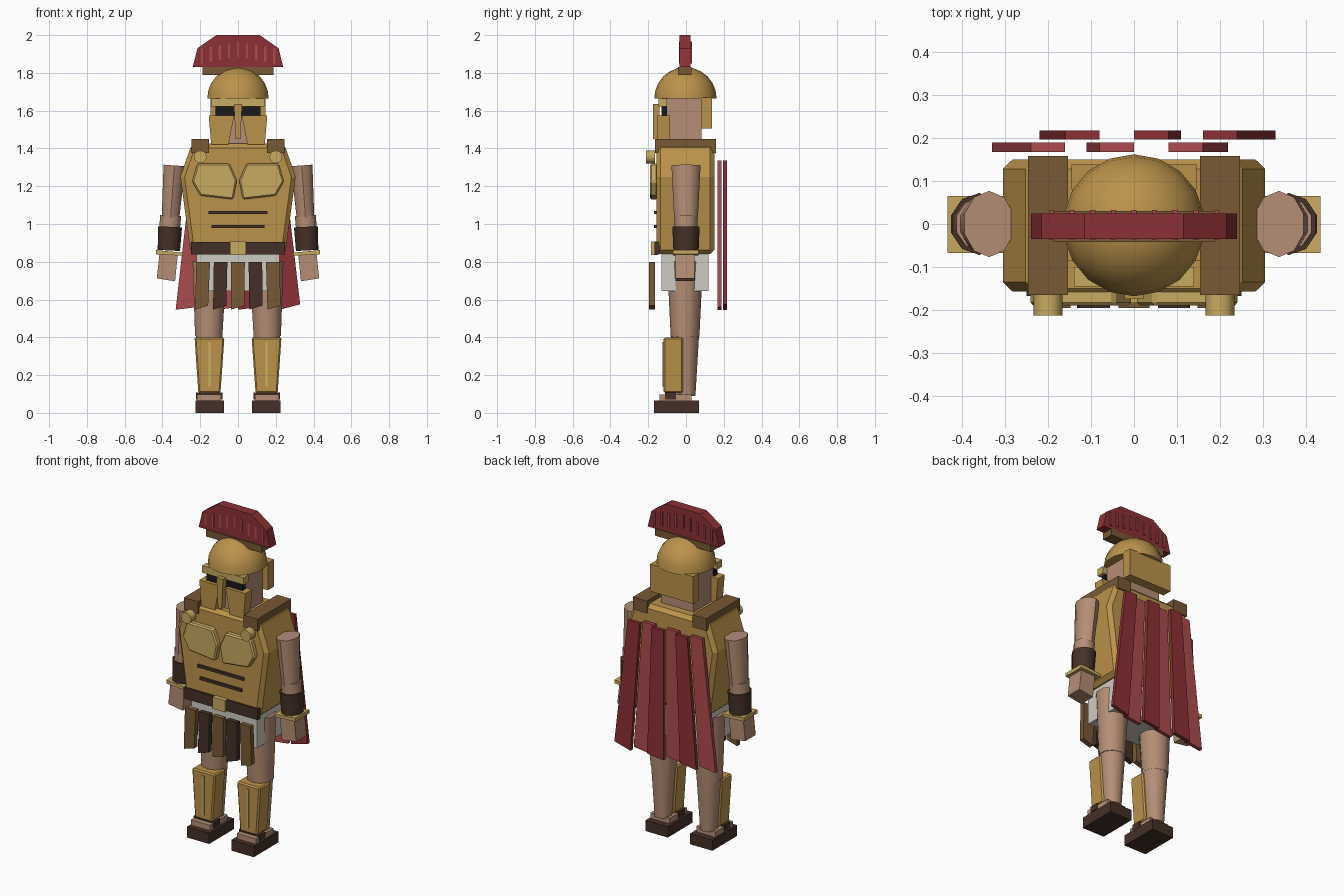
import bpy, bmesh, math
from mathutils import Vector, Matrix

if "Cube" in bpy.data.objects:
    bpy.data.objects.remove(bpy.data.objects["Cube"])

COL = {"bronze": (0.50, 0.29, 0.07), "gold": (0.58, 0.40, 0.12), "strap": (0.19, 0.10, 0.035),
       "dark": (0.06, 0.03, 0.02), "skin": (0.46, 0.27, 0.18), "red": (0.26, 0.03, 0.035),
       "light_red": (0.42, 0.07, 0.075), "cloth": (0.62, 0.60, 0.54), "black": (0.01, 0.01, 0.012)}
MATS = {}
for key, c in COL.items():
    MATS[key] = bpy.data.materials.new(key)
    MATS[key].diffuse_color = (*c, 1)


def finish(name, bm, mat, bevel=0, smooth=False):
    bmesh.ops.recalc_face_normals(bm, faces=bm.faces)
    me = bpy.data.meshes.new(name)
    bm.to_mesh(me)
    bm.free()
    ob = bpy.data.objects.new(name, me)
    bpy.context.collection.objects.link(ob)
    me.materials.append(MATS[mat])
    if bevel:
        m = ob.modifiers.new("bevel", "BEVEL")
        m.width, m.segments = bevel, 1
    if smooth:
        bpy.ops.object.select_all(action='DESELECT')
        ob.select_set(True)
        bpy.context.view_layer.objects.active = ob
        bpy.ops.object.shade_smooth_by_angle(angle=math.radians(45))
    return ob


def plate(name, pts, y0, y1, mat, bevel=0, s=1):
    """Front (x, z) outline extruded from y0 to y1; s=-1 mirrors it."""
    bm = bmesh.new()
    a = [bm.verts.new((s * x, y0, z)) for x, z in pts]
    b = [bm.verts.new((s * x, y1, z)) for x, z in pts]
    bm.faces.new(a)
    bm.faces.new(b)
    n = len(pts)
    for i in range(n):
        bm.faces.new((a[i], a[(i + 1) % n], b[(i + 1) % n], b[i]))
    return finish(name, bm, mat, bevel)


def box(name, x0, x1, y0, y1, z0, z1, mat, bevel=0, s=1):
    return plate(name, [(x0, z0), (x1, z0), (x1, z1), (x0, z1)], y0, y1, mat, bevel, s)


def limb(name, p, q, r0, r1, mat, sx=1.0, seg=10):
    """Tapered cylinder from p (radius r0) to q (radius r1), flattened across by sx."""
    p, q = Vector(p), Vector(q)
    d = q - p
    bm = bmesh.new()
    bmesh.ops.create_cone(bm, cap_ends=True, segments=seg, radius1=r0, radius2=r1, depth=d.length)
    rot = Matrix.Rotation(math.atan2(d.x, d.z), 4, 'Y') if abs(d.y) < 1e-6 else d.to_track_quat('Z', 'Y').to_matrix().to_4x4()
    bm.transform(Matrix.Translation((p + q) / 2) @ rot @ Matrix.Diagonal((sx, 1, 1, 1)))
    return finish(name, bm, mat, smooth=True)


# helmet crest with bristle ribs and its holder
plate("crest", [(-.24, 1.83), (.24, 1.83), (.215, 1.93), (.115, 2), (-.115, 2), (-.215, 1.93)], -.035, .025, "red")
for i in range(9):
    x = (i - 4) * .048
    h = .035 * (abs(i - 4) / 4)
    box("crest_rib", x - .006, x + .006, -.037, .032, 1.885 - h, 1.965 - h, "light_red")
box("crest_holder", -.187, .187, -.042, .03, 1.79, 1.832, "strap")

# helmet dome: half a sphere, closed below
bm = bmesh.new()
bmesh.ops.create_uvsphere(bm, u_segments=18, v_segments=12, radius=.165)
cut = bmesh.ops.bisect_plane(bm, geom=bm.verts[:] + bm.edges[:] + bm.faces[:], dist=1e-4,
                             plane_co=(0, 0, 0), plane_no=(0, 0, 1), clear_inner=True)
bmesh.ops.holes_fill(bm, edges=[e for e in bm.edges if e.is_boundary], sides=0)
bm.transform(Matrix.Translation((0, -.003, 1.665)))
finish("helmet_dome", bm, "bronze", smooth=True)

# head and face guards
box("head", -.11, .11, -.105, .083, 1.41, 1.675, "skin")
box("brow_band", -.14, .14, -.145, -.1, 1.622, 1.665, "gold")
box("eye_slit", -.12, .12, -.13, -.1, 1.57, 1.625, "black")
plate("nose_guard", [(-.022, 1.635), (.022, 1.635), (.012, 1.45), (-.012, 1.45)], -.175, -.14, "bronze")
box("neck_guard", -.145, .145, .08, .138, 1.505, 1.67, "bronze")
for s in (-1, 1):
    plate("cheek_guard", [(.02, 1.575), (.155, 1.575), (.142, 1.42), (.05, 1.42)], -.15, -.085, "bronze", s=s)

# torso armour
plate("cuirass", [(-.25, .84), (.25, .84), (.305, 1.25), (.245, 1.425), (-.245, 1.425), (-.305, 1.25)],
      -.157, .15, "bronze", bevel=.022)
for s in (-1, 1):
    box("shoulder_strap", .153, .247, -.165, .158, 1.375, 1.45, "strap", s=s)
    limb("clasp", (s * .2, -.165, 1.355), (s * .2, -.213, 1.355), .034, .034, "gold", seg=12)
    plate("chest_plate", [(.045, 1.32), (.215, 1.32), (.243, 1.225), (.2, 1.15), (.025, 1.13), (.006, 1.23)],
          -.19, -.15, "gold", bevel=.008, s=s)
box("upper_ab_line", -.155, .155, -.17, -.15, 1.052, 1.068, "dark")
box("lower_ab_line", -.14, .14, -.17, -.15, .98, .996, "dark")
box("belt", -.25, .25, -.168, -.14, .838, .905, "dark")
box("buckle", -.042, .042, -.184, -.15, .836, .907, "gold")

# tunic and hanging skirt strips
box("tunic", -.22, .22, -.13, .12, .645, .845, "cloth")
for i in range(5):
    x, lean = (i - 2) * .092, (i - 2) * .004
    plate("skirt_strip", [(x - .036, .8), (x + .036, .8), (x + lean + .034, .568), (x + lean - .036, .547)],
          -.195, -.165, "dark" if i % 2 else "strap")

# cloak of six overlapping strips flaring downwards
for i in range(6):
    t, b = (i - 3) * .08, (i - 3) * .11
    y = .207 if i % 2 else .178
    plate("cloak_strip", [(t, 1.335), (t + .08, 1.335), (b + .109, .56 + .015 * (i > 4)), (b, .546)],
          y - .011, y + .011, "red" if i % 2 else "light_red")

for s in (-1, 1):
    # arm
    limb("upper_arm", (s * .337, 0, 1.31), (s * .357, 0, 1.035), .077, .063, "skin", .78)
    limb("elbow", (s * .357, 0, 1.045), (s * .362, 0, .97), .062, .06, "skin", .95)
    limb("bracer", (s * .36, 0, .985), (s * .366, 0, .86), .072, .067, "dark", .93)
    plate("wrist_band", [(.29, .848), (.434, .862), (.434, .84), (.292, .832)], -.068, .065, "gold", s=s)
    plate("hand", [(.318, .85), (.415, .85), (.43, .712), (.333, .697)], -.055, .045, "skin", s=s)
    # leg
    limb("thigh", (s * .15, -.005, .8), (s * .155, -.005, .405), .095, .076, "skin")
    limb("shin", (s * .153, -.005, .41), (s * .153, 0, .09), .074, .05, "skin")
    plate("greave", [(.072, .4), (.23, .4), (.21, .105), (.093, .105)], -.118, -.015, "bronze", bevel=.008, s=s)
    box("greave_ridge", .143, .158, -.124, -.11, .14, .375, "gold", s=s)
    box("foot", .09, .218, -.14, .03, .05, .098, "skin", s=s)
    box("sandal_strap", .083, .222, -.11, -.052, .072, .108, "dark", s=s)
    box("sandal_sole", .075, .225, -.17, .068, 0, .065, "dark", s=s)

for m in bpy.data.materials:
    if m.users and not m.is_grease_pencil:
        m.use_nodes = True
        m.node_tree.nodes["Principled BSDF"].inputs["Base Color"].default_value = m.diffuse_color
